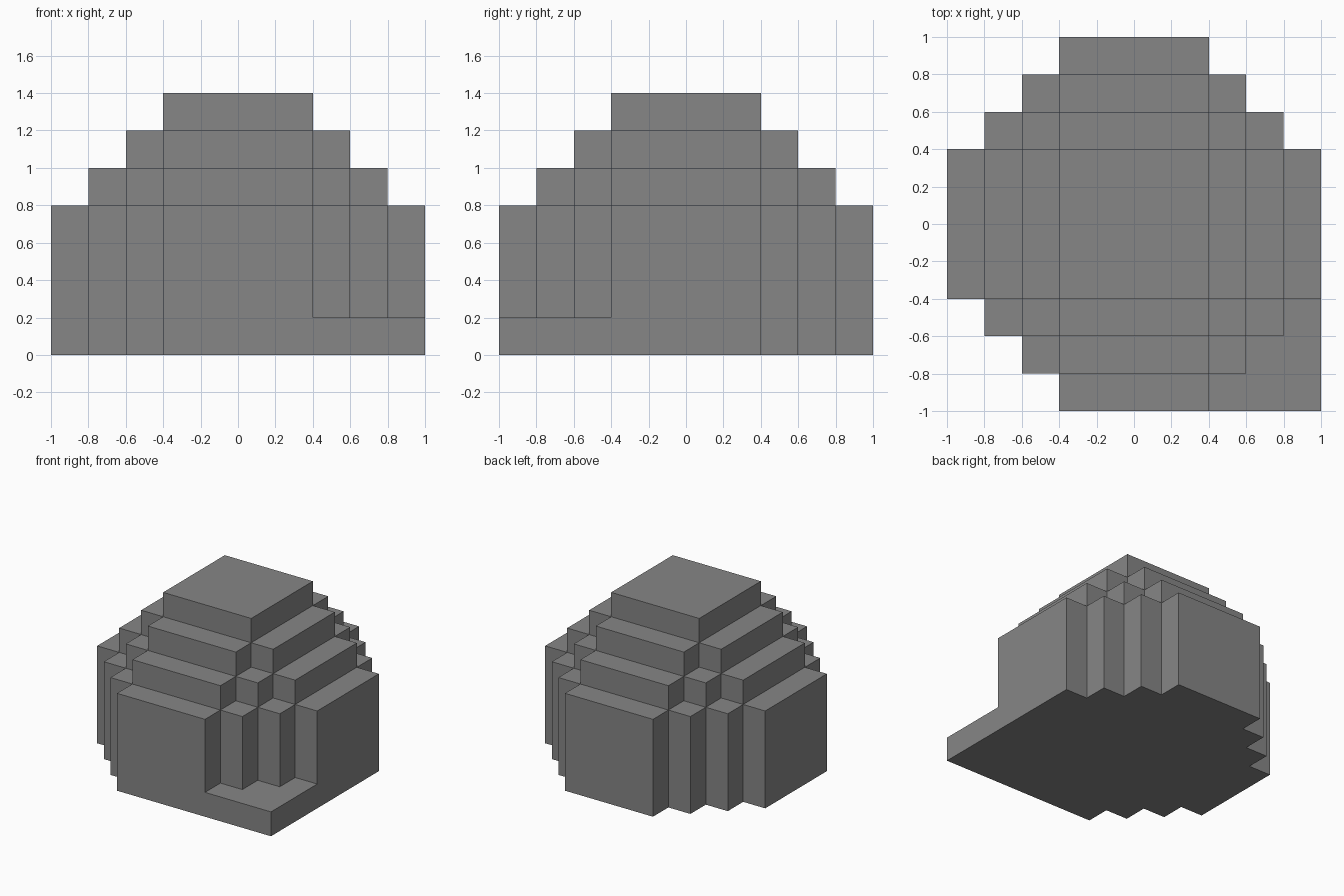
import bpy
import bmesh
from mathutils import Vector

cube = bpy.data.objects.get("Cube")
if cube:
    bpy.data.objects.remove(cube, do_unlink=True)

# Plain grey stone
stone = bpy.data.materials.new("grey_stone")
stone.use_nodes = True
GREY = (0.24, 0.24, 0.24, 1)
stone.diffuse_color = GREY
stone.node_tree.nodes["Principled BSDF"].inputs["Base Color"].default_value = GREY

# Block grid lines: the wide core plus three narrow steps outward
SIDE = [-1, -0.8, -0.6, -0.4, 0.4, 0.6, 0.8, 1]
LEVEL = [0, 0.2, 0.8, 1, 1.2, 1.4]
N, TIERS = len(SIDE) - 1, len(LEVEL) - 1
MID = N // 2


def filled(i, j, k):
    """True where the stepped dome or its corner slab is solid."""
    if not (0 <= i < N and 0 <= j < N and 0 <= k < TIERS):
        return False
    dome = abs(i - MID) + abs(j - MID) + max(0, k - 1) <= MID
    slab = k == 0 and i > MID and j < MID
    return dome or slab


def add_side(bm, cell, axis, step):
    """Add the outer wall of one block on the given side."""
    u, v = (axis + 1) % 3, (axis + 2) % 3
    ring = [(0, 0), (1, 0), (1, 1), (0, 1)]
    verts = []
    for a, b in ring if step > 0 else reversed(ring):
        corner = list(cell)
        corner[axis] += step > 0
        corner[u] += a
        corner[v] += b
        i, j, k = corner
        verts.append(bm.verts.new(Vector((SIDE[i], SIDE[j], LEVEL[k]))))
    bm.faces.new(verts)


# Stepped dome with corner slab: outer walls only, merged into clean flat faces
bm = bmesh.new()
for i in range(N):
    for j in range(N):
        for k in range(TIERS):
            if not filled(i, j, k):
                continue
            for axis in range(3):
                for step in (-1, 1):
                    beside = [i, j, k]
                    beside[axis] += step
                    if not filled(*beside):
                        add_side(bm, (i, j, k), axis, step)
bmesh.ops.remove_doubles(bm, verts=bm.verts, dist=0.001)
bmesh.ops.dissolve_limit(bm, angle_limit=0.01, verts=bm.verts, edges=bm.edges)

mesh = bpy.data.meshes.new("stepped_dome")
bm.to_mesh(mesh)
bm.free()
mesh.materials.append(stone)
dome = bpy.data.objects.new("stepped_dome", mesh)
bpy.context.collection.objects.link(dome)
